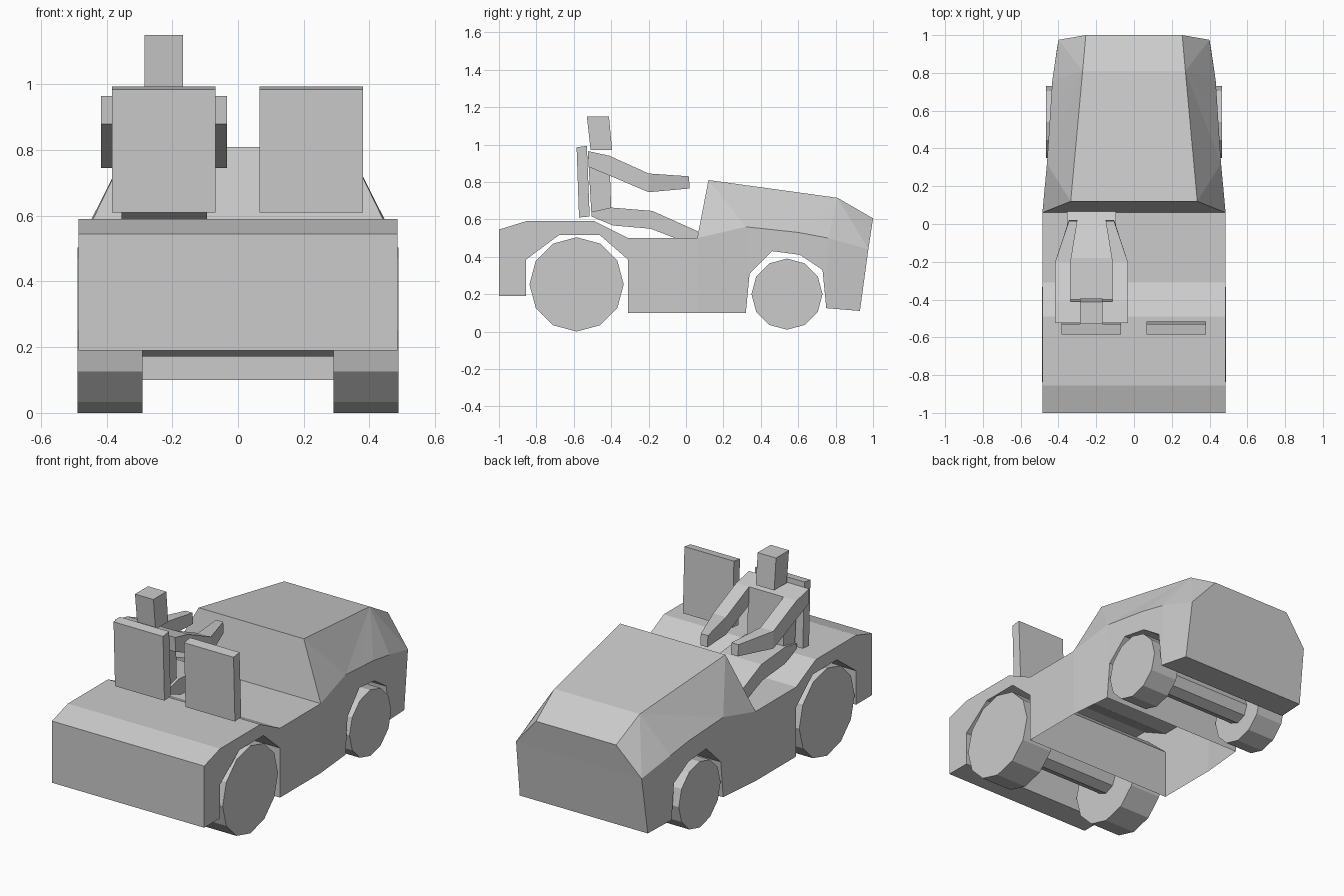
import bpy, bmesh, math
from mathutils import Matrix

if "Cube" in bpy.data.objects:
    bpy.data.objects.remove(bpy.data.objects["Cube"])


def make(name, quads):
    """Build a mesh from coordinate faces, welding corners and dropping slivers."""
    bm = bmesh.new()
    cache = {}
    for face in quads:
        vs = []
        for co in face:
            key = tuple(round(c, 4) for c in co)
            if key not in cache:
                cache[key] = bm.verts.new(key)
            if cache[key] not in vs:
                vs.append(cache[key])
        if len(vs) > 2:
            f = bm.faces.new(vs)
            if f.calc_area() < 1e-6:
                bm.faces.remove(f)
    bmesh.ops.recalc_face_normals(bm, faces=bm.faces[:])
    me = bpy.data.meshes.new(name)
    bm.to_mesh(me)
    bm.free()
    ob = bpy.data.objects.new(name, me)
    bpy.context.collection.objects.link(ob)
    return ob


def loft(name, sections, no_top=(), no_bottom=()):
    """Sections: (top y, top z, bottom y, bottom z, x0 top, x1 top, x0 bottom, x1 bottom)."""
    rings = [[(a, ty, tz), (b, ty, tz), (d, by, bz), (c, by, bz)]
             for ty, tz, by, bz, a, b, c, d in sections]
    faces = [rings[0], rings[-1]]
    for i, (r, s) in enumerate(zip(rings, rings[1:])):
        for k in range(4):
            if (k == 0 and i in no_top) or (k == 2 and i in no_bottom):
                continue
            n = (k + 1) % 4
            faces.append([r[k], r[n], s[n], s[k]])
    return make(name, faces)


def block(name, sections, x0, x1):
    return loft(name, [s + (x0, x1, x0, x1) for s in sections])


def cylinder(name, y, z, r, x0, x1, sides):
    bm = bmesh.new()
    bmesh.ops.create_cone(bm, cap_ends=True, segments=sides, radius1=r, radius2=r, depth=x1 - x0)
    bm.transform(Matrix.Translation(((x0 + x1) / 2, y, z)) @ Matrix.Rotation(math.pi / 2, 4, 'Y'))
    me = bpy.data.meshes.new(name)
    bm.to_mesh(me)
    bm.free()
    bpy.context.collection.objects.link(bpy.data.objects.new(name, me))


def half_width(y):
    """Body tapers toward the hood end."""
    pts = [(-1, .485), (.06, .485), (.33, .46), (.8, .43), (.975, .40)]
    for (a, wa), (b, wb) in zip(pts, pts[1:]):
        if y <= b:
            return wa + (wb - wa) * (y - a) / (b - a)
    return pts[-1][1]


# Lower body with wheel channels, open underneath in the middle
body = [(-1, .545, -1, .19), (-.855, .59, -.855, .19), (-.855, .59, -.855, .385),
        (-.68, .59, -.68, .515), (-.49, .59, -.46, .515), (-.31, .5, -.31, .385),
        (-.31, .5, -.31, .1), (.06, .5, .06, .1), (.32, .56, .32, .1), (.32, .56, .34, .31),
        (.46, .545, .46, .43), (.6, .53, .61, .41), (.76, .5, .73, .33),
        (.76, .5, .75, .125), (.975, .44, .93, .11)]
secs = []
for s in body:
    t, b = half_width(s[0]), half_width(s[2])
    secs.append(s + (-t, t, -b, b))
loft("lower_body", secs, no_top=range(7, 14), no_bottom=(6, 7))

# Faceted hood: belt line below, narrower ridge line above
B = [(half_width(y), y, z) for y, z in
     [(.06, .5), (.32, .56), (.46, .545), (.6, .53), (.76, .5), (.975, .44)]]
T = [(.335, .12, .81), (.272, .81, .715), (.255, 1.0, .605)]
flip = lambda p: (-p[0], p[1], p[2])
side = [[T[0], B[0], B[1]], [T[0], B[1], T[1]], [T[1], B[5], T[2]]]
side += [[T[1], B[i], B[i + 1]] for i in range(1, 5)]
hood = side + [[flip(p) for p in f] for f in side]
for a, b in [(B[0], T[0]), (T[0], T[1]), (T[1], T[2]), (T[2], B[5])]:
    hood.append([a, b, flip(b), flip(a)])
make("hood", hood)

# Wheels and axles
for label, y, z, r, outer in [("front_end", -.585, .252, .252, .488), ("hood_end", .54, .2, .19, .465)]:
    for sname, x0, x1 in [("left", -outer, -.29), ("right", .29, outer)]:
        cylinder(f"{label}_wheel_{sname}", y, z, r, x0, x1, 12)
    cylinder(f"{label}_axle", y, z, .08, -.3, .3, 8)

# Seat backs
for sname, x0, x1 in [("left", -.383, -.068), ("right", .066, .381)]:
    block(f"seat_back_{sname}", [(-.585, .985, -.572, .61), (-.53, .993, -.515, .615)], x0, x1)

# Driver
block("driver_head", [(-.53, 1.15, -.51, .97), (-.412, 1.15, -.395, .97)], -.285, -.168)
block("driver_torso", [(-.525, .965, -.505, .615), (-.41, .94, -.398, .6)], -.34, -.11)
block("driver_legs", [(-.505, .64, -.505, .615), (-.40, .663, -.39, .567), (-.18, .645, -.19, .55),
                      (.065, .535, -.06, .5), (.065, .535, .065, .5)], -.355, -.095)
for sname, m in [("left", -1), ("right", 1)]:
    arm = [(-.525, .965, -.52, .88, .11, .192), (-.41, .94, -.40, .83, .11, .192),
           (-.20, .845, -.20, .745, .11, .192), (.015, .83, .02, .765, .075, .12)]
    loft(f"driver_arm_{sname}", [s[:4] + tuple(-.225 + m * x for x in s[4:] * 2) for s in arm])
